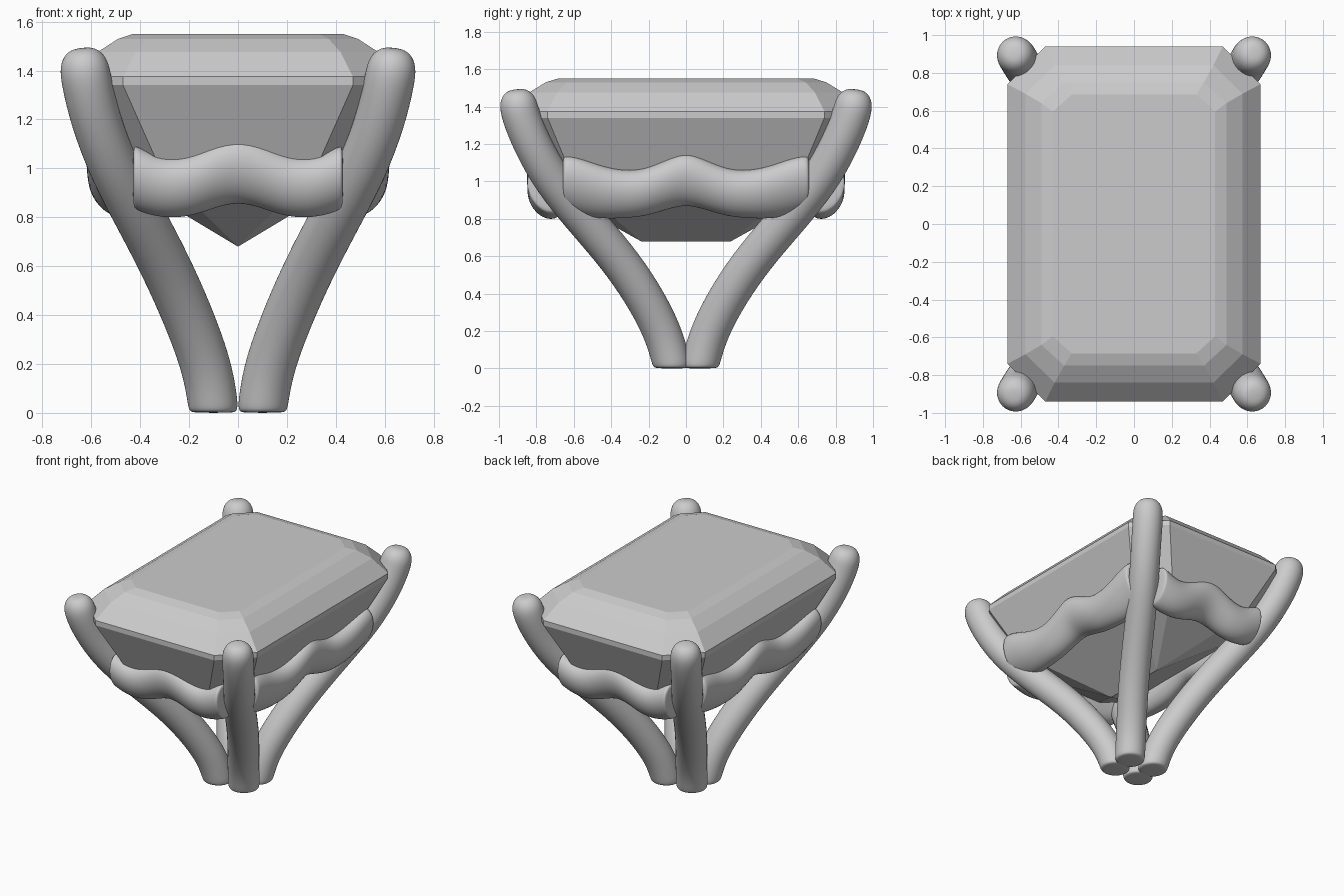
import bpy, bmesh, math
from mathutils import Vector

if "Cube" in bpy.data.objects:
    bpy.data.objects.remove(bpy.data.objects["Cube"])


def make_object(name, rings, smooth):
    """Skin a list of equal-sized point rings into a capped solid."""
    bm = bmesh.new()
    loops = [[bm.verts.new(p) for p in ring] for ring in rings]
    n = len(loops[0])
    for a, b in zip(loops, loops[1:]):
        for i in range(n):
            j = (i + 1) % n
            bm.faces.new((a[i], a[j], b[j], b[i]))
    bm.faces.new(loops[0][::-1])
    bm.faces.new(loops[-1])
    bmesh.ops.remove_doubles(bm, verts=bm.verts, dist=1e-4)
    bmesh.ops.recalc_face_normals(bm, faces=bm.faces)
    me = bpy.data.meshes.new(name)
    bm.to_mesh(me)
    bm.free()
    ob = bpy.data.objects.new(name, me)
    bpy.context.collection.objects.link(ob)
    if smooth:
        for p in me.polygons:
            p.use_smooth = True
        mod = ob.modifiers.new("Subdivision", 'SUBSURF')
        mod.levels = mod.render_levels = 2
    return ob


def octagon(hx, hy, cx, cy, z):
    """Rectangle with cut corners."""
    q = [(hx, hy - cy), (hx - cx, hy)]
    pts = q + [(-x, y) for x, y in q[::-1]]
    pts += [(-x, -y) for x, y in pts]
    return [(x, y, z) for x, y in pts]


# Step-cut gem: keel, pavilion, girdle, crown, table
gem_tiers = [
    (0.0, 0.24, 0.0, 0.0, 0.68),
    (0.50, 0.78, 0.19, 0.19, 0.98),
    (0.67, 0.94, 0.20, 0.20, 1.34),
    (0.67, 0.94, 0.20, 0.20, 1.375),
    (0.575, 0.84, 0.155, 0.15, 1.475),
    (0.49, 0.75, 0.12, 0.11, 1.53),
    (0.43, 0.685, 0.10, 0.09, 1.55),
]
make_object("gem", [octagon(*t) for t in gem_tiers], False)

# Four corner prongs: x, y, z, radius from foot to rounded tip
prong_path = [
    (0.10, 0.075, 0.000, 0.085), (0.10, 0.075, 0.008, 0.105), (0.105, 0.085, 0.06, 0.107),
    (0.13, 0.125, 0.20, 0.107), (0.205, 0.23, 0.40, 0.108), (0.295, 0.37, 0.60, 0.108),
    (0.40, 0.545, 0.80, 0.108), (0.51, 0.715, 1.00, 0.106), (0.585, 0.825, 1.20, 0.106),
    (0.620, 0.887, 1.36, 0.108), (0.631, 0.900, 1.43, 0.104), (0.636, 0.906, 1.475, 0.075),
    (0.638, 0.908, 1.492, 0.035),
]


def prong(name, sx, sy):
    pts = [Vector((x * sx, y * sy, z)) for x, y, z, r in prong_path]
    side = Vector((-0.8 * sy, 0.6 * sx, 0))
    rings = []
    for i, p in enumerate(pts):
        t = pts[min(i + 1, len(pts) - 1)] - pts[max(i - 1, 0)]
        if i < 2:
            t = Vector((0, 0, 1))
        t.normalize()
        s = (side - t * side.dot(t)).normalized()
        n = t.cross(s)
        r = prong_path[i][3]
        rings.append([p + (s * math.cos(a) + n * math.sin(a)) * r
                      for a in [k * math.tau / 12 for k in range(12)]])
    make_object(name, rings, True)


for sx, xn in ((-1, "left"), (1, "right")):
    for sy, yn in ((-1, "front"), (1, "back")):
        prong(f"{yn}_{xn}_prong", sx, sy)


# Wavy gallery rails: (distance along, height, half height), slanted oval section
def rail(name, half, offset, angle):
    path = half[::-1] + [(-u, z, h) for u, z, h in half[1:]]
    c, s = math.cos(angle), math.sin(angle)
    lean = Vector((0.42, 0.91))
    rings = []
    for u, z, h in path:
        ring = []
        for k in range(12):
            a = k * math.tau / 12
            e, f = 1.06 * h * math.cos(a), 0.10 * math.sin(a)
            out = offset + e * lean.x + f * lean.y
            up = z + e * lean.y - f * lean.x
            ring.append((out * c - u * s, out * s + u * c, up))
        rings.append(ring)
    make_object(name, rings, True)


short_half = [(0.0, 1.00, 0.142), (0.09, 0.975, 0.138), (0.19, 0.928, 0.128),
              (0.29, 0.918, 0.124), (0.37, 0.94, 0.132), (0.42, 0.962, 0.135), (0.43, 0.966, 0.12)]
long_half = [(0.0, 1.02, 0.148), (0.10, 0.985, 0.138), (0.22, 0.938, 0.128), (0.33, 0.93, 0.130),
             (0.45, 0.94, 0.145), (0.56, 0.97, 0.16), (0.65, 0.995, 0.155), (0.66, 0.995, 0.13)]
rail("front_rail", short_half, 0.745, -math.pi / 2)
rail("back_rail", short_half, 0.745, math.pi / 2)
rail("right_rail", long_half, 0.51, 0)
rail("left_rail", long_half, 0.51, math.pi)
